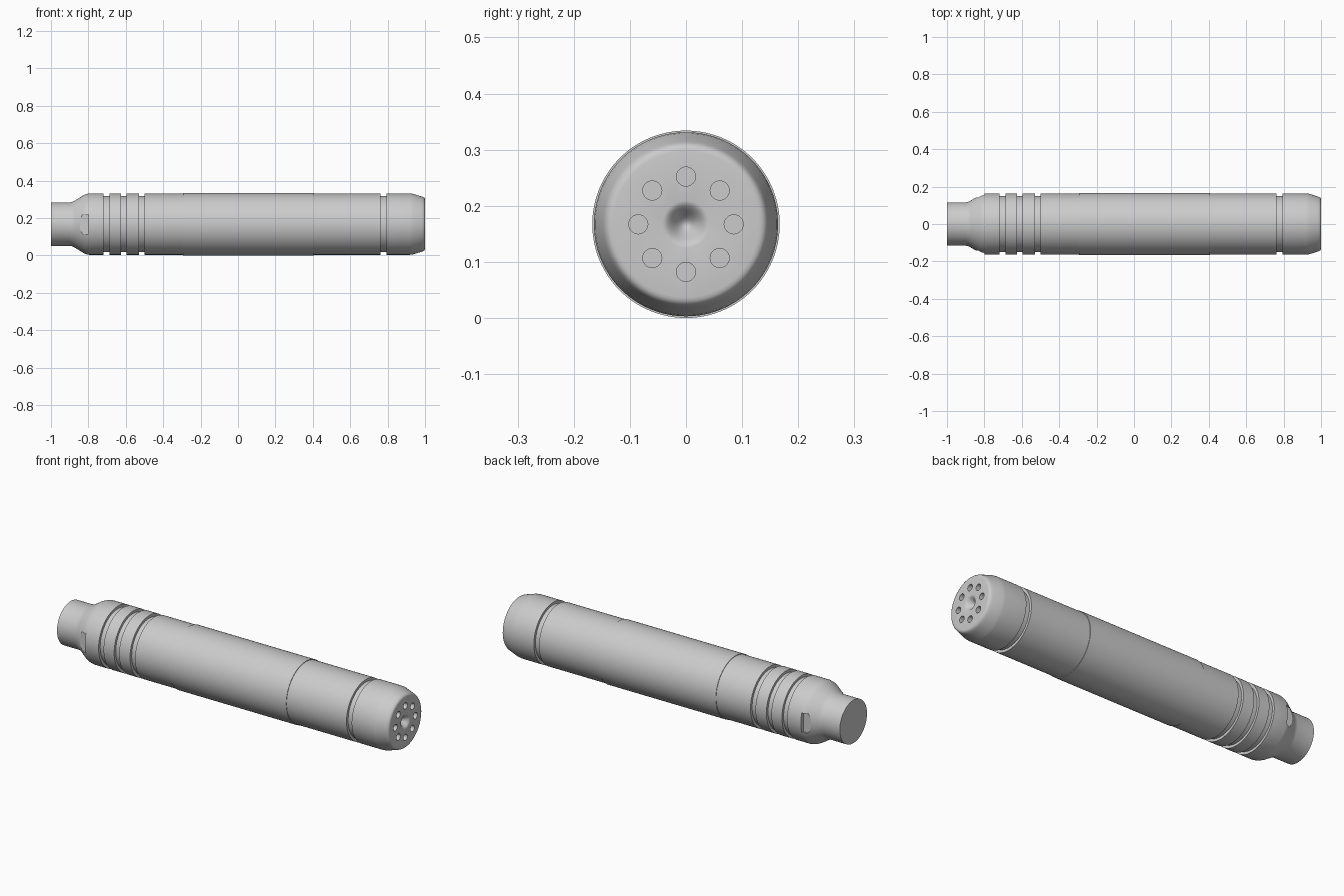
import bpy, bmesh
from math import pi, cos, sin, radians
from mathutils import Matrix, Vector

RADIUS = 0.167      # half the overall height; also the axis height
SIDES = 128

if "Cube" in bpy.data.objects:
    bpy.data.objects.remove(bpy.data.objects["Cube"], do_unlink=True)

grey = bpy.data.materials.new("satin_grey")
grey.use_nodes = True
grey.diffuse_color = (0.6, 0.6, 0.6, 1)
grey.node_tree.nodes["Principled BSDF"].inputs["Base Color"].default_value = (0.6, 0.6, 0.6, 1)


def make_object(name, bm):
    bmesh.ops.recalc_face_normals(bm, faces=bm.faces)
    mesh = bpy.data.meshes.new(name)
    bm.to_mesh(mesh)
    bm.free()
    mesh.materials.append(grey)
    obj = bpy.data.objects.new(name, mesh)
    bpy.context.collection.objects.link(obj)
    return obj


def lathe(name, profile):
    """Spin (x, radius) points about the long axis."""
    bm = bmesh.new()
    verts = [bm.verts.new((x, 0, RADIUS + r)) for x, r in profile]
    edges = [bm.edges.new(pair) for pair in zip(verts, verts[1:])]
    bmesh.ops.spin(bm, geom=verts + edges, cent=(0, 0, RADIUS), axis=(1, 0, 0),
                   dvec=(0, 0, 0), angle=2 * pi, steps=SIDES)
    bmesh.ops.remove_doubles(bm, verts=bm.verts, dist=0.00005)
    return make_object(name, bm)


def cut(obj, cutter):
    mod = obj.modifiers.new("cut", 'BOOLEAN')
    mod.operation = 'DIFFERENCE'
    mod.solver = 'EXACT'
    mod.object = cutter
    bpy.context.view_layer.objects.active = obj
    bpy.ops.object.modifier_apply(modifier=mod.name)
    bpy.data.objects.remove(cutter, do_unlink=True)


def shade(obj):
    bpy.ops.object.select_all(action='DESELECT')
    obj.select_set(True)
    bpy.context.view_layer.objects.active = obj
    bpy.ops.object.shade_smooth_by_angle(angle=radians(30))


# Body profile: neck, rounded shoulder, grooved tube, tapered nose
BODY_R, GROOVE_R = 0.164, 0.15
profile = [(-1, 0), (-1, 0.116), (-0.9, 0.116), (-0.885, 0.119), (-0.872, 0.126),
           (-0.825, 0.155), (-0.812, 0.161), (-0.797, BODY_R)]
for start, end in [(-0.718, -0.688), (-0.625, -0.595), (-0.53, -0.5), (0.763, 0.794)]:
    profile += [(start, BODY_R), (start, GROOVE_R), (end, GROOVE_R), (end, BODY_R)]
profile += [(0.92, BODY_R), (0.935, 0.162), (0.98, 0.148), (0.99, 0.145),
            (0.996, 0.141), (0.999, 0.136), (1, 0.13)]

# Rounded dimple in the centre of the nose
STEPS = 10
for i in range(STEPS, -1, -1):
    t = i / STEPS
    profile.append((1 - 0.0175 * (1 + cos(pi * t)), 0.042 * t))
body = lathe("tube_body", profile)

# Ring of eight blind holes in the nose
bm = bmesh.new()
for i in range(8):
    a = i * pi / 4
    place = Matrix.Translation(Vector((1, 0.085 * cos(a), RADIUS + 0.085 * sin(a))))
    bmesh.ops.create_cone(bm, cap_ends=True, segments=32, radius1=0.017, radius2=0.017,
                          depth=0.06, matrix=place @ Matrix.Rotation(pi / 2, 4, 'Y'))
cut(body, make_object("hole_cutter", bm))

# Wrench flats on both sides of the shoulder
bm = bmesh.new()
for side in (-1, 1):
    place = Matrix.Translation(Vector((-0.85, side * 0.192, RADIUS)))
    bmesh.ops.create_cube(bm, size=1, matrix=place @ Matrix.Diagonal((0.1, 0.1, 0.104, 1)))
cut(body, make_object("flat_cutter", bm))
shade(body)

# Slightly raised sleeve around the middle
sleeve = lathe("middle_sleeve", [(-0.295, BODY_R - 0.001), (-0.295, RADIUS),
                                 (0.405, RADIUS), (0.405, BODY_R - 0.001)])
shade(sleeve)
